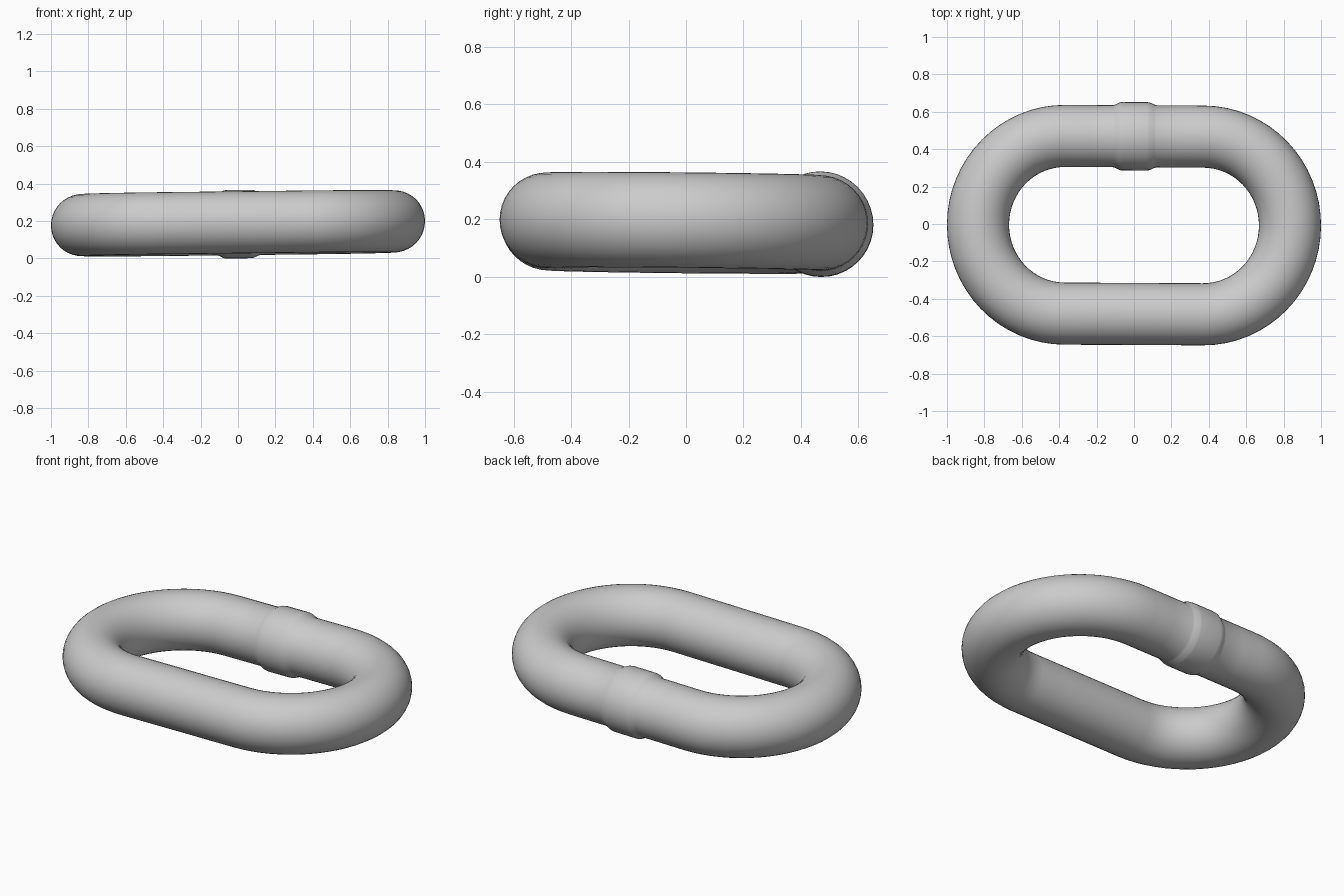
import bpy, bmesh, math
from mathutils import Vector

if "Cube" in bpy.data.objects:
    bpy.data.objects.remove(bpy.data.objects["Cube"])

HALF, BEND_X, BEND_Y = 0.37, 0.464, 0.475   # straight half length, bend radii
TUBE, WELD = 0.166, 0.183                   # bar radius, weld radius
SIDES, STEPS = 40, 32

# Path stations: (x, y, outward direction, bar radius)
stations = []
for x, r in [(HALF, TUBE), (0.24, TUBE), (0.118, TUBE), (0.105, TUBE + 0.004),
             (0.08, WELD - 0.002), (0.065, WELD), (0.0, WELD), (-0.065, WELD),
             (-0.08, WELD - 0.002), (-0.1, TUBE + 0.004), (-0.113, TUBE),
             (-0.24, TUBE)]:
    stations.append((x, BEND_Y, Vector((0, 1, 0)), r))


def bend(side, start):
    for i in range(STEPS + 1):
        a = start + math.pi * i / STEPS
        out = Vector((math.cos(a) / BEND_X, math.sin(a) / BEND_Y, 0)).normalized()
        stations.append((side * HALF + BEND_X * math.cos(a),
                         BEND_Y * math.sin(a), out, TUBE))


bend(-1, math.pi / 2)
for x in (-0.2, 0.0, 0.2):
    stations.append((x, -BEND_Y, Vector((0, -1, 0)), TUBE))
bend(1, -math.pi / 2)
stations.pop()   # the last bend station repeats the first one

# Sweep the round bar along the closed path, with the link's slight tilt
bm = bmesh.new()
rings = []
for x, y, out, r in stations:
    ring = []
    for k in range(SIDES):
        t = 2 * math.pi * k / SIDES
        p = Vector((x, y, 0)) + out * (r * math.cos(t)) + Vector((0, 0, r * math.sin(t)))
        px, py = p.x + 0.005 * p.y, p.y - 0.005 * p.x - 0.006
        ring.append(bm.verts.new((px, py, p.z + 0.188 + 0.0115 * px - 0.01 * py)))
    rings.append(ring)
for a, b in zip(rings, rings[1:] + rings[:1]):
    for k in range(SIDES):
        n = (k + 1) % SIDES
        bm.faces.new((a[k], a[n], b[n], b[k])).smooth = True
bmesh.ops.recalc_face_normals(bm, faces=bm.faces)

mesh = bpy.data.meshes.new("chain_link")
bm.to_mesh(mesh)
bm.free()
link = bpy.data.objects.new("chain_link", mesh)
bpy.context.collection.objects.link(link)
